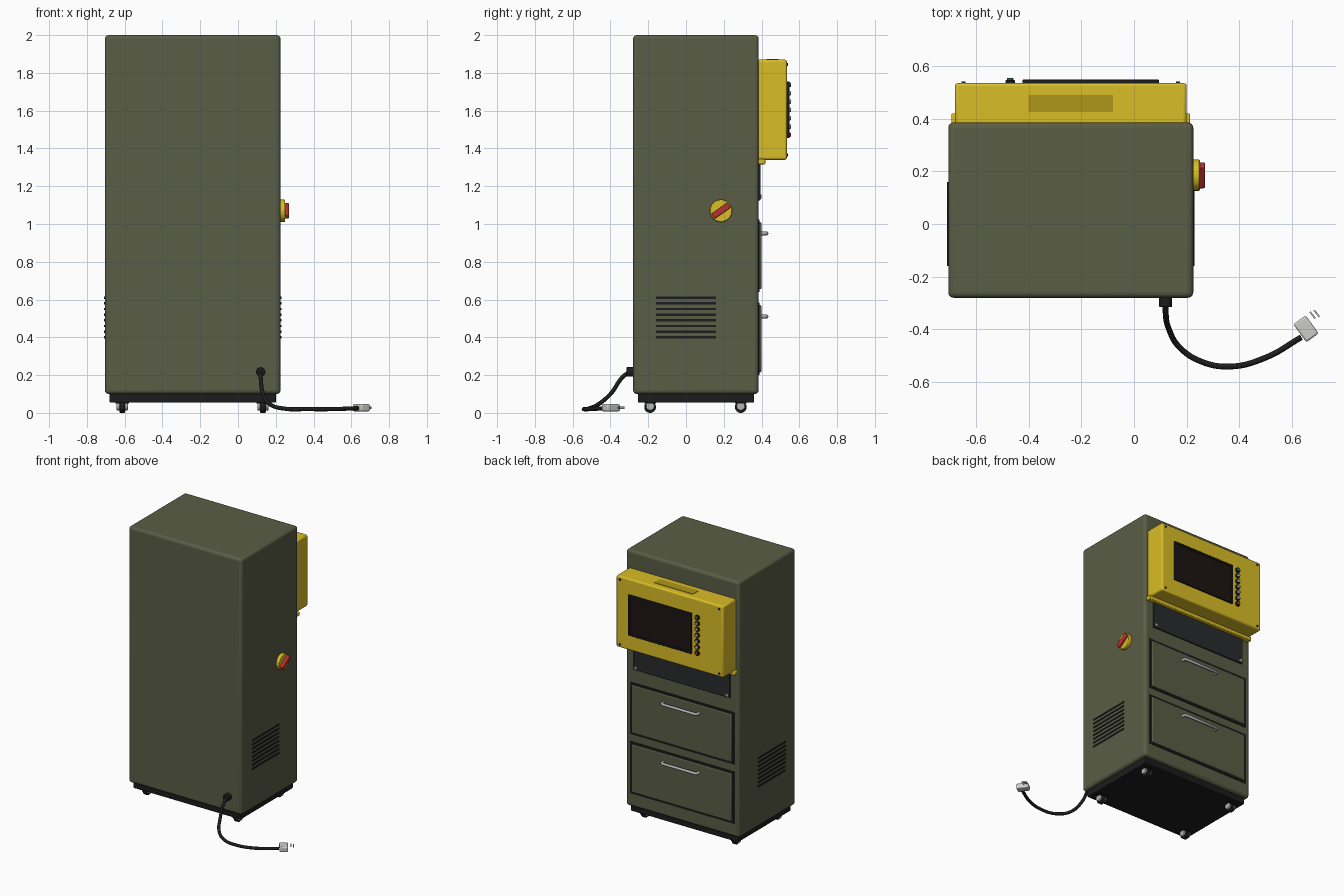
import bpy, math
from math import radians

if "Cube" in bpy.data.objects:
    bpy.data.objects.remove(bpy.data.objects["Cube"])

def mat(name, r, g, b):
    m = bpy.data.materials.new(name)
    m.diffuse_color = (r, g, b, 1)
    m.use_nodes = True
    m.node_tree.nodes["Principled BSDF"].inputs["Base Color"].default_value = m.diffuse_color
    return m

OLIVE = mat("olive", 0.10, 0.11, 0.06)
YELLOW = mat("yellow", 0.70, 0.51, 0.02)
DARK_YELLOW = mat("dark_yellow", 0.42, 0.30, 0.01)
BLACK = mat("black", 0.012, 0.012, 0.013)
CHARCOAL = mat("charcoal", 0.022, 0.023, 0.025)
SCREEN = mat("screen", 0.012, 0.007, 0.006)
STEEL = mat("steel", 0.45, 0.46, 0.47)
PLASTIC = mat("plastic", 0.6, 0.6, 0.57)
RED = mat("red", 0.50, 0.03, 0.03)
GREEN = mat("green", 0.03, 0.22, 0.08)

def finish(o, name, m, bevel=0, seg=3):
    o.name = name
    o.data.materials.append(m)
    if bevel:
        b = o.modifiers.new("bevel", 'BEVEL')
        b.width, b.segments = bevel, seg
        b.limit_method = 'ANGLE'
    bpy.ops.object.shade_smooth_by_angle(angle=radians(35))
    return o

def box(name, x, y, z, m, bevel=0, seg=3, rot=(0, 0, 0)):
    """Box from (min, max) ranges on each axis."""
    bpy.ops.mesh.primitive_cube_add(size=1, location=[sum(a) / 2 for a in (x, y, z)])
    o = bpy.context.object
    o.scale = [a[1] - a[0] for a in (x, y, z)]
    bpy.ops.object.transform_apply(location=False, rotation=False, scale=True)
    o.rotation_euler = rot
    return finish(o, name, m, bevel, seg)

def cyl(name, loc, r, depth, axis, m, bevel=0, verts=32):
    rot = {'X': (0, math.pi / 2, 0), 'Y': (math.pi / 2, 0, 0), 'Z': (0, 0, 0)}[axis]
    bpy.ops.mesh.primitive_cylinder_add(vertices=verts, radius=r, depth=depth, location=loc, rotation=rot)
    return finish(bpy.context.object, name, m, bevel, 2)

def tube(name, pts, r, m, smooth=True):
    c = bpy.data.curves.new(name, 'CURVE')
    c.dimensions = '3D'
    c.bevel_depth, c.bevel_resolution, c.use_fill_caps = r, 4, True
    s = c.splines.new('BEZIER' if smooth else 'POLY')
    pnts = s.bezier_points if smooth else s.points
    pnts.add(len(pts) - 1)
    for p, co in zip(pnts, pts):
        p.co = co if smooth else (*co, 1)
        if smooth:
            p.handle_left_type = p.handle_right_type = 'AUTO'
    o = bpy.data.objects.new(name, c)
    bpy.context.collection.objects.link(o)
    c.materials.append(m)

CX, BACK = -0.24, 0.385

# cabinet and plinth
box("cabinet_body", (-0.705, 0.225), (-0.28, BACK), (0.10, 2.0), OLIVE, 0.02, 4)
box("plinth", (-0.68, 0.20), (-0.255, 0.36), (0.055, 0.11), BLACK, 0.004, 2)

# casters
for i, x in enumerate((-0.613, 0.132)):
    for j, y in enumerate((-0.19, 0.29)):
        n = f"caster_{i}{j}"
        cyl(n + "_wheel", (x, y, 0.031), 0.031, 0.03, 'X', BLACK, 0.004)
        cyl(n + "_hub", (x, y, 0.036), 0.023, 0.06, 'X', STEEL, 0.004)
        box(n + "_plate", (x - 0.035, x + 0.035), (y - 0.03, y + 0.03), (0.05, 0.06), BLACK)

# side vents
for side, x in (("left", -0.705), ("right", 0.225)):
    for k in range(8):
        z = 0.40 + 0.03 * k
        box(f"vent_{side}_{k}", (x - 0.004, x + 0.004), (-0.16, 0.16), (z - 0.006, z + 0.006), BLACK)

# drawers with handles
for i, z0 in enumerate((0.20, 0.64)):
    z1 = z0 + 0.385
    box(f"drawer_gap_{i}", (CX - 0.427, CX + 0.427), (0.37, 0.390), (z0, z1), BLACK)
    box(f"drawer_front_{i}", (CX - 0.412, CX + 0.412), (0.37, 0.399), (z0 + 0.015, z1 - 0.015), OLIVE, 0.006, 2)
    h = z0 + 0.31
    tube(f"drawer_handle_{i}", [(CX - 0.145, 0.39, h), (CX - 0.145, 0.418, h), (CX - 0.135, 0.427, h),
                                (CX + 0.135, 0.427, h), (CX + 0.145, 0.418, h), (CX + 0.145, 0.39, h)],
         0.010, STEEL, False)

# dark service panel with screws
box("service_panel", (CX - 0.395, CX + 0.395), (0.37, 0.394), (1.125, 1.34), CHARCOAL, 0.003, 2)
for s in (-1, 1):
    cyl(f"panel_screw_{s}", (CX + s * 0.375, 0.395, 1.145), 0.010, 0.01, 'Y', STEEL, verts=16)

# control box with ledge and top plate
box("control_box", (-0.68, 0.20), (0.375, 0.535), (1.34, 1.87), YELLOW, 0.012, 3)
box("control_box_ledge", (-0.693, 0.213), (0.38, 0.42), (1.316, 1.345), YELLOW, 0.005, 2)
box("top_plate", (-0.40, -0.08), (0.425, 0.49), (1.86, 1.873), DARK_YELLOW)
for sx in (-1, 1):
    for z in (1.365, 1.845):
        cyl(f"box_screw_{sx}_{z}", (CX + sx * 0.407, 0.536, z), 0.008, 0.008, 'Y', CHARCOAL, verts=16)

# display: four bezel bars around a slightly sunken screen
x0, x1, z0, z1, w = -0.423, 0.095, 1.455, 1.755, 0.016
for n, xr, zr in (("left", (x0, x0 + w), (z0, z1)), ("right", (x1 - w, x1), (z0, z1)),
                  ("bottom", (x0, x1), (z0, z0 + w)), ("top", (x0, x1), (z1 - w, z1))):
    box("bezel_" + n, xr, (0.53, 0.548), zr, BLACK, 0.003, 2)
box("display_screen", (x0 + w, x1 - w), (0.53, 0.543), (z0 + w, z1 - w), SCREEN)

# button column
for k in range(7):
    z = 1.472 + 0.044 * k
    cap = RED if k == 0 else GREEN if k == 6 else STEEL
    cyl(f"button_ring_{k}", (-0.47, 0.539, z), 0.018, 0.014, 'Y', BLACK, 0.002, 24)
    cyl(f"button_cap_{k}", (-0.47, 0.547, z), 0.012, 0.016, 'Y', cap, 0.003, 24)

# rotary main switch
cyl("switch_disc", (0.236, 0.185, 1.07), 0.059, 0.028, 'X', YELLOW, 0.004, 48)
box("switch_handle", (0.24, 0.27), (0.133, 0.237), (1.054, 1.086), RED, 0.006, 3, (radians(35), 0, 0))

# power cable, gland and plug
cyl("cable_gland", (0.12, -0.295, 0.217), 0.025, 0.04, 'Y', BLACK, 0.003)
tube("power_cable", [(0.12, -0.30, 0.217), (0.12, -0.335, 0.19), (0.133, -0.40, 0.10), (0.17, -0.465, 0.045),
                     (0.25, -0.52, 0.022), (0.365, -0.541, 0.02), (0.50, -0.507, 0.02), (0.635, -0.43, 0.025)],
     0.011, BLACK)
box("plug_body", (0.624, 0.682), (-0.440, -0.356), (0.008, 0.046), PLASTIC, 0.008, 3, (0, 0, radians(36)))
for i, (x, y) in enumerate(((0.678, -0.346), (0.694, -0.340))):
    box(f"plug_pin_{i}", (x - 0.016, x + 0.016), (y - 0.003, y + 0.003), (0.021, 0.033), STEEL, 0, 1,
        (0, 0, radians(-52)))
